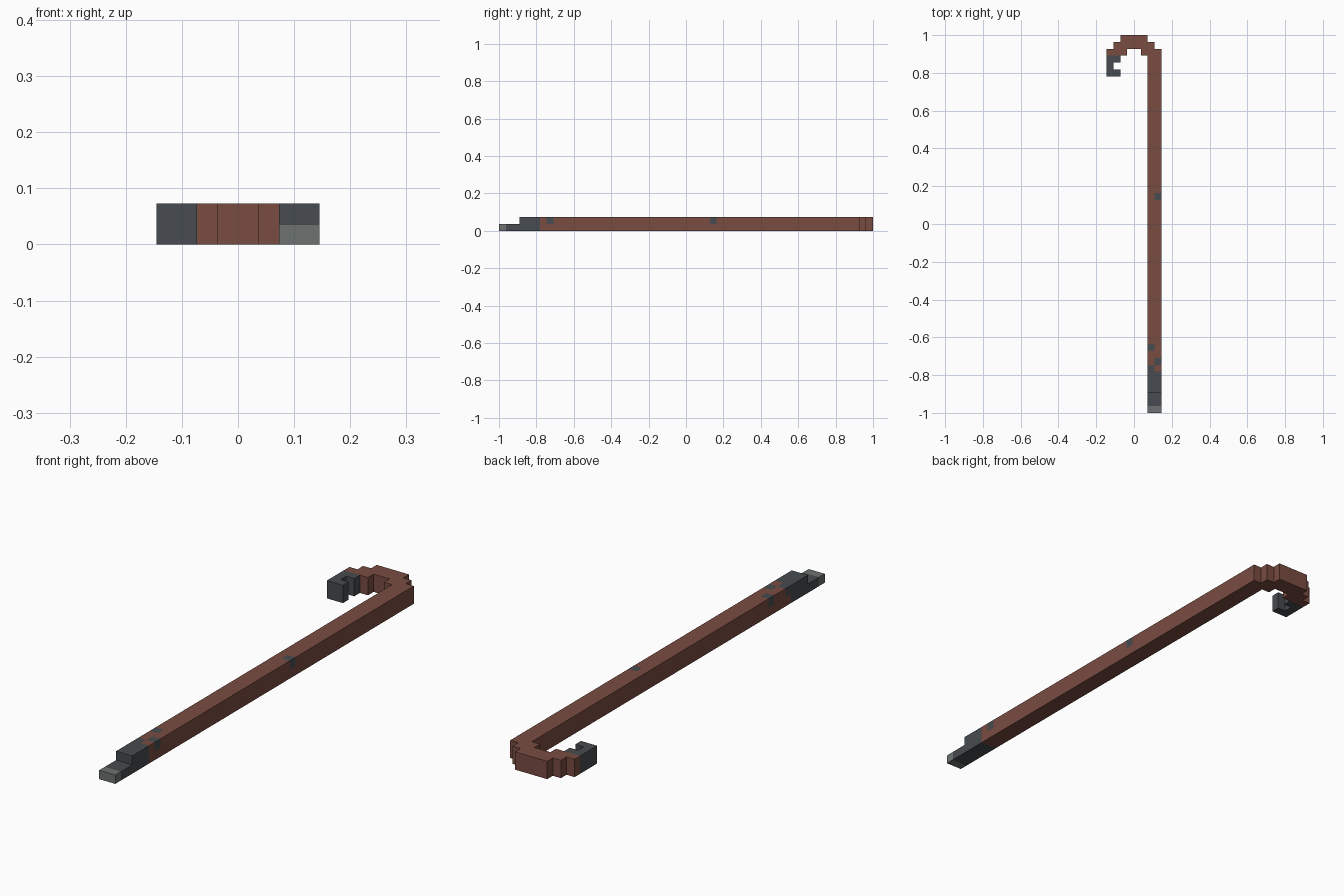
import bpy, bmesh, math
from mathutils import Vector

if "Cube" in bpy.data.objects:
    bpy.data.objects.remove(bpy.data.objects["Cube"], do_unlink=True)

U = 2 / 55                       # size of one block
ORIGIN = Vector((-4 * U, -1, 0))


def material(name, rgb):
    mat = bpy.data.materials.new(name)
    mat.use_nodes = True
    mat.diffuse_color = (*rgb, 1)
    mat.node_tree.nodes["Principled BSDF"].inputs["Base Color"].default_value = (*rgb, 1)
    return mat


WOOD, DARK, PALE = 0, 1, 2
MATERIALS = [material("brown wood", (0.19, 0.072, 0.053)),
             material("dark metal", (0.063, 0.071, 0.08)),
             material("pale metal", (0.149, 0.171, 0.163))]


def blocks(x0, x1, y0, y1, height=2):
    return {(x, y, z) for x in range(x0, x1) for y in range(y0, y1) for z in range(height)}


# Blocks of each part, in block units
PARTS = {
    "pale_tip": (PALE, blocks(6, 8, 0, 1, 1)),
    "metal_foot": (DARK, blocks(6, 8, 1, 3, 1) | blocks(6, 8, 3, 6)),
    "shaft": (WOOD, blocks(6, 8, 6, 52)),
    "hook": (WOOD, blocks(0, 3, 52, 53) | blocks(5, 8, 52, 53)
             | blocks(1, 7, 53, 54) | blocks(2, 6, 54, 55)),
    "hook_end": (DARK, blocks(0, 2, 51, 52) | blocks(0, 1, 50, 51) | blocks(0, 2, 49, 50)),
}
SOLID = set().union(*(cells for _, cells in PARTS.values()))

# Worn spots on the upper edges of the shaft
SPOTS = {(6, 6, 1), (7, 7, 1), (6, 9, 1), (7, 31, 1)}


def build_part(name, colour, cells):
    """Skin the outside of the blocks, then merge flat faces of one colour."""
    bm = bmesh.new()
    for cell in sorted(cells):
        centre = Vector(cell) + Vector((0.5, 0.5, 0.5))
        for axis in range(3):
            for sign in (-1, 1):
                n = Vector((0, 0, 0))
                n[axis] = sign
                if tuple(int(c + d) for c, d in zip(cell, n)) in SOLID:
                    continue
                a = Vector((0, 0, 0))
                a[(axis + 1) % 3] = 0.5
                b = n.cross(a)
                corners = [centre + n / 2 + s * a + t * b
                           for s, t in ((-1, -1), (1, -1), (1, 1), (-1, 1))]
                face = bm.faces.new([bm.verts.new(ORIGIN + c * U) for c in corners])
                face.material_index = DARK if cell in SPOTS else colour
    bmesh.ops.remove_doubles(bm, verts=bm.verts, dist=U / 100)
    bmesh.ops.dissolve_limit(bm, angle_limit=math.radians(1), verts=bm.verts,
                             edges=bm.edges, delimit={'MATERIAL'})
    mesh = bpy.data.meshes.new(name)
    bm.to_mesh(mesh)
    bm.free()
    for mat in MATERIALS:
        mesh.materials.append(mat)
    bpy.context.collection.objects.link(bpy.data.objects.new(name, mesh))


for part, (colour, cells) in PARTS.items():
    build_part(part, colour, cells)
